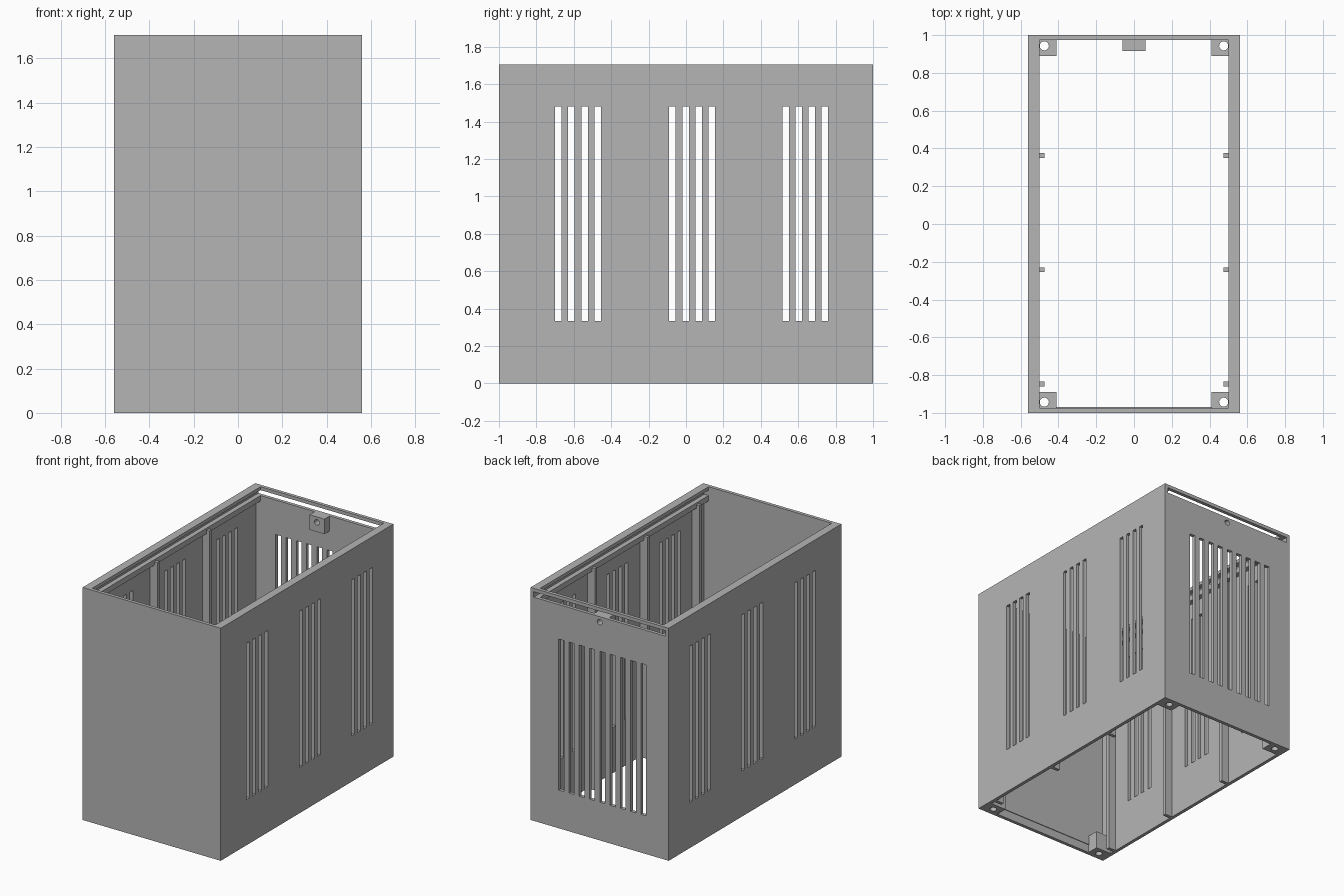
import bpy, bmesh, math
from mathutils import Matrix, Vector

if "Cube" in bpy.data.objects:
    bpy.data.objects.remove(bpy.data.objects["Cube"])

W, D, H = 0.56, 1.0, 1.705      # half width, half depth, height
IX, IY = 0.535, 0.975           # inner wall faces

grey = bpy.data.materials.new("grey plastic")
grey.diffuse_color = (0.46, 0.46, 0.46, 1)
grey.use_nodes = True
grey.node_tree.nodes["Principled BSDF"].inputs["Base Color"].default_value = grey.diffuse_color


def add_box(bm, x0, x1, y0, y1, z0, z1):
    size = Vector((x1 - x0, y1 - y0, z1 - z0))
    mid = Vector(((x0 + x1) / 2, (y0 + y1) / 2, (z0 + z1) / 2))
    bmesh.ops.create_cube(bm, size=1, matrix=Matrix.Translation(mid) @ Matrix.Diagonal(size).to_4x4())


def add_rod(bm, centre, radius, length, axis):
    rot = Matrix.Rotation(math.pi / 2, 4, 'X') if axis == 'Y' else Matrix()
    bmesh.ops.create_cone(bm, cap_ends=True, segments=20, radius1=radius, radius2=radius,
                          depth=length, matrix=Matrix.Translation(centre) @ rot)


def finish(name, bm):
    me = bpy.data.meshes.new(name)
    bm.to_mesh(me)
    bm.free()
    me.materials.append(grey)
    ob = bpy.data.objects.new(name, me)
    bpy.context.collection.objects.link(ob)
    return ob


def boxes(name, *dims):
    bm = bmesh.new()
    for d in dims:
        add_box(bm, *d)
    return finish(name, bm)


def cut(ob, *cutters):
    for c in cutters:
        m = ob.modifiers.new("cut", 'BOOLEAN')
        m.operation, m.solver, m.object = 'DIFFERENCE', 'EXACT', c
        c.hide_render = True
        c.hide_set(True)


# Outer shell, open at top and bottom
shell = boxes("shell", (-W, W, -D, D, 0, H))
hollow = boxes("hollow_cutter", (-IX, IX, -IY, IY, -0.1, H + 0.1))

# Vent slots: three groups of four through the sides, nine in the back
bm = bmesh.new()
for start in (-0.70, -0.09, 0.515):
    for i in range(4):
        y = start + 0.07 * i
        add_box(bm, -0.7, 0.7, y, y + 0.035, 0.335, 1.48)
for i in range(9):
    x = -0.022 + (i - 4) * 0.0835
    add_box(bm, x - 0.021, x + 0.021, 0.9, 1.1, 0.28, 1.387)
# Lid slot and screw hole in the back
add_box(bm, -IX, IX, 0.93, 1.1, 1.64, 1.68)
add_rod(bm, (0, 1.0, 1.60), 0.02, 0.2, 'Y')
vents = finish("vent_cutter", bm)
cut(shell, hollow, vents)

# Screw block behind the back wall
block = boxes("screw_block", (-0.06, 0.06, 0.915, IY, 1.53, 1.64))
bm = bmesh.new()
add_rod(bm, (0, 0.95, 1.60), 0.02, 0.2, 'Y')
cut(block, finish("screw_hole_cutter", bm))

# Rails above and below the lid groove, and upright ribs on both sides
for s, side in ((-1, "left"), (1, "right")):
    def span(a, b):
        return min(s * a, s * b), max(s * a, s * b)
    rail = span(0.50, IX)
    boxes(side + "_lid_rails", (*rail, -IY, IY, 1.60, 1.64), (*rail, -IY, IY, 1.68, H))
    rib = span(0.475, IX)
    boxes(side + "_ribs", *[(*rib, y, y + 0.025, 0, 1.625) for y in (-0.86, -0.255, 0.35)])

# Thin bar along the foot of the front wall
boxes("front_bar", (-0.41, 0.41, -IY, -0.97, 0.06, 0.12))

# Corner feet with screw holes
bm = bmesh.new()
bm_holes = bmesh.new()
for sx in (-1, 1):
    for sy in (-1, 1):
        xs = sorted((sx * 0.41, sx * IX))
        ys = sorted((sy * 0.89, sy * IY))
        add_box(bm, *xs, *ys, 0, 0.13)
        add_rod(bm_holes, (sx * 0.475, sy * 0.943, 0.06), 0.024, 0.4, 'Z')
cut(finish("corner_feet", bm), finish("foot_hole_cutter", bm_holes))
